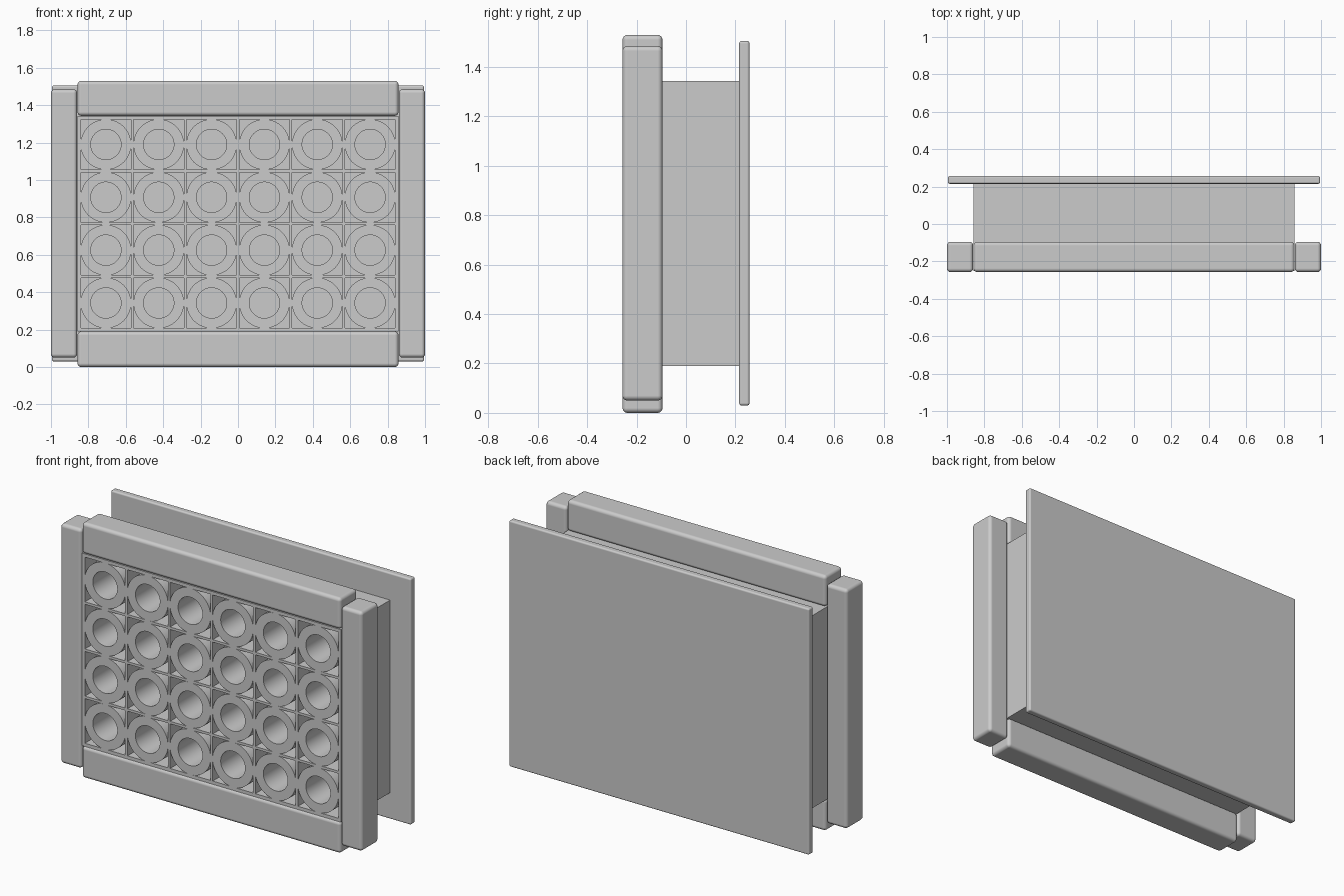
import bpy, bmesh, math

if "Cube" in bpy.data.objects:
    bpy.data.objects.remove(bpy.data.objects["Cube"])

PITCH, COLS, ROWS = 0.2825, 6, 4
MID_Z = 0.766
FRONT, BACK = -0.25, 0.217      # depth range of the storage grid
WALL = 0.015


def add_box(bm, x0, x1, y0, y1, z0, z1):
    vs = bmesh.ops.create_cube(bm, size=1)["verts"]
    for v in vs:
        v.co = ((x0 + x1) / 2 + v.co.x * (x1 - x0),
                (y0 + y1) / 2 + v.co.y * (y1 - y0),
                (z0 + z1) / 2 + v.co.z * (z1 - z0))


def finish(name, bm, bevel=0.0, angle=30):
    me = bpy.data.meshes.new(name)
    bm.to_mesh(me)
    bm.free()
    ob = bpy.data.objects.new(name, me)
    bpy.context.collection.objects.link(ob)
    bpy.ops.object.select_all(action='DESELECT')
    ob.select_set(True)
    bpy.context.view_layer.objects.active = ob
    if bevel:
        m = ob.modifiers.new("rounded_edges", 'BEVEL')
        m.width, m.segments = bevel, 4
        m.harden_normals = True
    bpy.ops.object.shade_smooth_by_angle(angle=math.radians(angle))
    return ob


def box(name, dims, bevel):
    bm = bmesh.new()
    add_box(bm, *dims)
    return finish(name, bm, bevel)


# Rounded front frame
FY = (-0.257, -0.095)
box("top_rail", (-0.858, 0.858, *FY, 1.343, 1.53), 0.02)
box("bottom_rail", (-0.858, 0.858, *FY, 0.0, 0.19), 0.02)
box("left_stile", (-1.0, -0.86, *FY, 0.05, 1.485), 0.02)
box("right_stile", (0.86, 1.0, *FY, 0.05, 1.485), 0.02)

# Thin back panel
box("back_panel", (-0.995, 0.995, 0.215, 0.257, 0.03, 1.505), 0.01)

# Egg-crate of thin dividers, outer walls slightly thicker
bm = bmesh.new()
HX, HZ = 0.858, 0.577
for i in range(COLS + 1):
    x = (i - COLS / 2) * PITCH
    a = -HX if i == 0 else x - WALL / 2
    b = HX if i == COLS else x + WALL / 2
    add_box(bm, a, b, FRONT, BACK, MID_Z - HZ, MID_Z + HZ)
for j in range(ROWS + 1):
    z = MID_Z + (j - ROWS / 2) * PITCH
    a = MID_Z - HZ if j == 0 else z - WALL / 2
    b = MID_Z + HZ if j == ROWS else z + WALL / 2
    add_box(bm, -HX, HX, FRONT, BACK, a, b)
finish("divider_grid", bm)

# Thick-walled tube in every cell
SEG, R_OUT, R_IN = 64, 0.135, 0.081
profile = [(R_OUT, FRONT), (R_OUT, BACK), (R_IN, BACK), (R_IN, FRONT)]
bm = bmesh.new()
for i in range(COLS):
    for j in range(ROWS):
        cx = (i - (COLS - 1) / 2) * PITCH
        cz = MID_Z + (j - (ROWS - 1) / 2) * PITCH
        rings = [[bm.verts.new((cx + r * math.cos(2 * math.pi * k / SEG), y,
                                cz + r * math.sin(2 * math.pi * k / SEG)))
                  for k in range(SEG)] for r, y in profile]
        for n in range(4):
            p, q = rings[n], rings[(n + 1) % 4]
            for k in range(SEG):
                m = (k + 1) % SEG
                bm.faces.new((p[k], p[m], q[m], q[k]))
bmesh.ops.recalc_face_normals(bm, faces=bm.faces)
finish("storage_tubes", bm)
